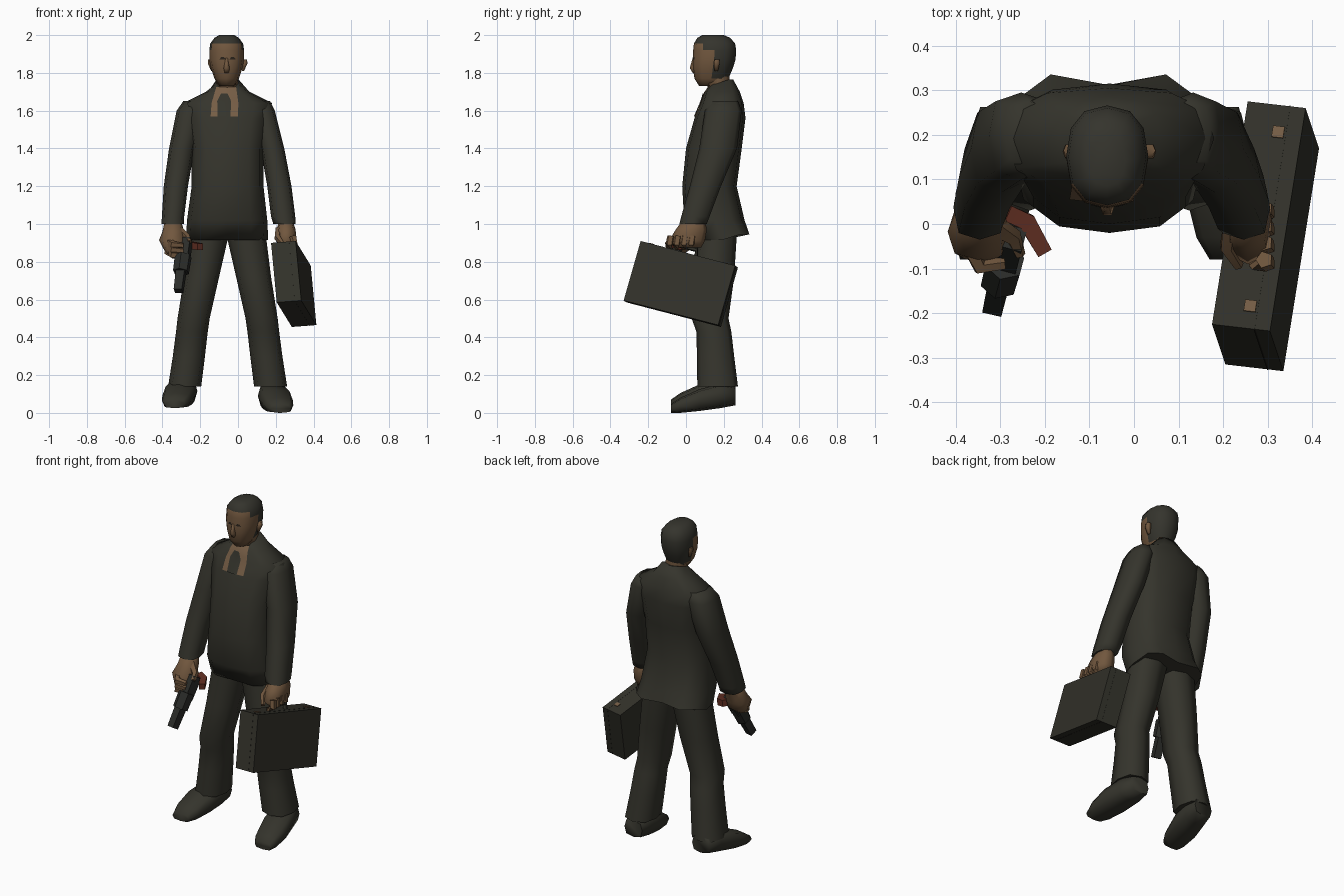
import bpy, bmesh, math
from mathutils import Vector
from mathutils.bvhtree import BVHTree

if "Cube" in bpy.data.objects:
    bpy.data.objects.remove(bpy.data.objects["Cube"])

MID = -0.055  # body centre line in x


def material(name, rgb):
    m = bpy.data.materials.new(name)
    m.diffuse_color = (*rgb, 1)
    m.use_nodes = True
    m.node_tree.nodes["Principled BSDF"].inputs["Base Color"].default_value = m.diffuse_color
    return m


SUIT = material("suit charcoal", (0.035, 0.034, 0.025))
CASE = material("case charcoal", (0.032, 0.031, 0.023))
HAIR = material("hair dark", (0.035, 0.034, 0.026))
SKIN = material("skin brown", (0.165, 0.095, 0.048))
SHIRT = material("shirt tan", (0.18, 0.11, 0.06))
METAL = material("gunmetal", (0.024, 0.025, 0.022))
WOOD = material("red wood", (0.12, 0.028, 0.016))
BLACK = material("line black", (0.022, 0.016, 0.011))


def finish(name, bm, mats, angle=80):
    bmesh.ops.recalc_face_normals(bm, faces=bm.faces)
    me = bpy.data.meshes.new(name)
    bm.to_mesh(me)
    bm.free()
    ob = bpy.data.objects.new(name, me)
    bpy.context.collection.objects.link(ob)
    for m in mats:
        me.materials.append(m)
    bpy.ops.object.select_all(action='DESELECT')
    ob.select_set(True)
    bpy.context.view_layer.objects.active = ob
    bpy.ops.object.shade_smooth_by_angle(angle=math.radians(angle))
    return ob


def loft(rings, n=10, power=0.75, axis='z', flip=False, dz=0):
    """Skin rounded-box rings (t, a0, a1, b0, b1); flip mirrors across the body."""
    bm, rows = bmesh.new(), []
    for t, a0, a1, b0, b1 in rings:
        row = []
        for i in range(n):
            w = 2 * math.pi * i / n
            c, s = math.cos(w), math.sin(w)
            a = (a0 + a1) / 2 + (a1 - a0) / 2 * math.copysign(abs(c) ** power, c)
            b = (b0 + b1) / 2 + (b1 - b0) / 2 * math.copysign(abs(s) ** power, s)
            a = 2 * MID - a if flip else a
            row.append(bm.verts.new((a, b, t + dz) if axis == 'z' else (a, t, b + dz)))
        rows.append(row)
    for r, q in zip(rows, rows[1:]):
        for i in range(n):
            j = (i + 1) % n
            bm.faces.new((r[i], r[j], q[j], q[i]))
    bm.faces.new(rows[0][::-1])
    bm.faces.new(rows[-1])
    return bm


def rod(name, points, radii, mat, n=6, angle=55):
    """Tapered rod through a few points."""
    bm, rows = bmesh.new(), []
    pts = [Vector(p) for p in points]
    for k, (p, r) in enumerate(zip(pts, radii)):
        d = (pts[min(k + 1, len(pts) - 1)] - pts[max(k - 1, 0)]).normalized()
        side = d.cross(Vector((0, 0, 1)) if abs(d.z) < 0.9 else Vector((0, 1, 0))).normalized()
        up = side.cross(d)
        rows.append([bm.verts.new(p + r * (side * math.cos(w) + up * math.sin(w)))
                     for w in (2 * math.pi * (i + 0.5) / n for i in range(n))])
    for r, q in zip(rows, rows[1:]):
        for i in range(n):
            bm.faces.new((r[i], r[(i + 1) % n], q[(i + 1) % n], q[i]))
    bm.faces.new(rows[0])
    bm.faces.new(rows[-1])
    return finish(name, bm, [mat], angle)


def drape(name, target, rows, mat, gap, cols=6):
    """Thin patch of rows (z, x0, x1) laid on the front of a target mesh."""
    tree = BVHTree.FromPolygons([v.co for v in target.data.vertices],
                                [p.vertices for p in target.data.polygons])
    bm, grid, fine = bmesh.new(), [], []
    for r, q in zip(rows, rows[1:]):
        fine += [[a + (b - a) * k / 3 for a, b in zip(r, q)] for k in range(3)]
    for z, x0, x1 in fine + [rows[-1]]:
        line = []
        for i in range(cols + 1):
            x = x0 + (x1 - x0) * i / cols
            hit = tree.ray_cast(Vector((x, -1, z)), Vector((0, 1, 0)))[0]
            line.append(bm.verts.new((x, (hit.y if hit else 0.1) - gap, z)))
        grid.append(line)
    for r, q in zip(grid, grid[1:]):
        for i in range(cols):
            bm.faces.new((r[i], r[i + 1], q[i + 1], q[i]))
    ob = finish(name, bm, [mat])
    if sum(p.normal.y for p in ob.data.polygons) > 0:
        ob.data.flip_normals()
    return ob


# Jacket body, with raised rear hem, back vent, front opening and raised rear collar
bm = loft([(0.915, -.275, .16, .03, .352), (1.02, -.27, .155, -.01, .31), (1.2, -.245, .135, -.02, .268),
           (1.4, -.245, .135, .0, .295), (1.56, -.27, .16, .045, .315), (1.64, -.29, .18, .08, .305),
           (1.70, -.17, .06, .10, .285), (1.74, -.12, .01, .13, .25)], n=12)
for v in bm.verts:
    if v.co.z < 0.93:
        if v.co.y > 0.2:
            v.co.z += 0.03
        if abs(v.co.x - MID) < 0.01:
            v.co.y += -0.04 if v.co.y > 0.2 else 0.01
            v.co.z += 0.0 if v.co.y > 0.2 else 0.02
    elif v.co.z > 1.73 and v.co.y > 0.2:
        v.co.z += 0.025
jacket = finish("jacket", bm, [SUIT])

# Shirt opening and tie
drape("shirt_front", jacket, [(1.57, -.145, .0), (1.64, -.14, .002), (1.725, -.115, -.01)], SHIRT, 0.004)
drape("tie", jacket, [(1.57, -.108, -.04), (1.65, -.11, -.036), (1.69, -.09, -.055)], SUIT, 0.008)

# Neck and head, hair chosen by height and depth
finish("neck", loft([(1.66, -.115, .005, .13, .23), (1.78, -.115, .0, .10, .23)], n=8), [SKIN])
bm = loft([(1.73, -.10, -.02, .07, .2), (1.77, -.125, .005, .045, .225), (1.83, -.145, .025, .035, .25),
           (1.87, -.152, .032, .035, .262), (1.92, -.152, .032, .038, .266), (1.955, -.147, .027, .042, .26),
           (1.985, -.125, .005, .06, .235), (2.0, -.10, -.02, .085, .2)], n=12, power=0.85)
for f in bm.faces:
    c = f.calc_center_median()
    if c.z > 1.955 or c.y > 0.165 or (c.z > 1.92 and c.y > 0.1):
        f.material_index = 1
head = finish("head", bm, [SKIN, HAIR])
finish("nose", loft([(1.80, -.072, -.048, .034, .06), (1.825, -.076, -.044, .018, .06),
                     (1.88, -.068, -.052, .034, .06)], n=6), [SKIN])

# Sleeves, trouser legs, shoes, ears and eyes on both sides
for flip, side in ((False, "right"), (True, "left")):
    # the left arm hangs with a narrower shoulder and wider cuff
    k = 1 if flip else 0
    finish(side + "_sleeve", loft(
        [(1.0, -.405 - .01 * k, -.287 - .01 * k, -.035, .11), (1.04, -.403 - .01 * k, -.285, -.025, .125),
         (1.2, -.393, -.265, .02, .185), (1.4, -.365 + .01 * k, -.23, .07, .27),
         (1.6, -.325 + .02 * k, -.18, .10, .295), (1.65, -.29 + .01 * k, -.18, .13, .275)],
        n=8, power=0.65, flip=flip), [SUIT])
    finish(side + "_trouser_leg", loft(
        [(.14, -.37, -.195, .06, .275), (.3, -.345, -.175, .058, .255), (.43, -.328, -.16, .055, .24),
         (.5, -.32, -.15, .03, .225), (.72, -.285, -.10, .045, .255), (.96, -.255, -.045, .06, .27)],
        n=8, flip=flip), [SUIT])
    finish(side + "_shoe", loft(
        [(-.08, -.39, -.28, .0, .045), (-.03, -.403, -.25, .0, .08), (.07, -.40, -.225, .01, .125),
         (.18, -.37, -.215, .025, .155), (.262, -.345, -.225, .04, .14)],
        n=8, power=0.62, axis='y', flip=flip, dz=0 if flip else 0.025), [SUIT])
    finish(side + "_ear", loft(
        [(1.81, -.142, -.13, .15, .17), (1.85, -.160, -.13, .145, .18), (1.87, -.158, -.13, .15, .18)],
        n=6, flip=flip), [SKIN])
    x0, x1 = (-.045, -.012) if flip else (-.098, -.065)
    drape(side + "_eye", head, [(1.872, x0, x1), (1.885, x0 + .01, x1 - .01)], BLACK, 0.002)

# Left hand gripping the case
finish("left_palm", loft([(.875, .235, .295, -.06, .08), (.91, .20, .31, -.09, .10), (.97, .205, .305, -.055, .11),
                          (1.03, .22, .285, -.01, .10)], n=8), [SKIN])
for i in range(4):
    y = -0.08 + 0.038 * i
    rod(f"left_finger_{i + 1}", [(.292, y, .935), (.30, y - .008, .895), (.265, y - .008, .872)],
        [.02, .02, .014], SKIN, 5)
rod("left_thumb", [(.22, .0, .97), (.21, -.05, .93), (.235, -.095, .895)], [.024, .02, .012], SKIN, 5)

# Right hand wrapped round the weapon
finish("right_palm", loft([(.835, -.375, -.315, -.09, -.02), (.87, -.395, -.285, -.09, .03),
                           (.915, -.418, -.28, -.08, .045), (.96, -.40, -.285, -.05, .06),
                           (1.03, -.385, -.305, -.01, .085)], n=8), [SKIN])
for i in range(3):
    z = 0.91 - 0.027 * i
    rod(f"right_finger_{i + 1}", [(-.37, -.04, z), (-.345, -.095, z - .02), (-.29, -.09, z - .025)],
        [.024, .021, .014], SKIN, 5)
rod("right_thumb", [(-.32, .0, .97), (-.27, -.03, .93), (-.255, -.07, .905)], [.026, .02, .012], SKIN, 5)

# Handgun pointing down and forward
rod("gun_frame", [(-.275, -.03, .915), (-.292, -.095, .80)], [.042, .042], METAL, 4, 30)
rod("gun_chamber", [(-.29, -.085, .83), (-.302, -.13, .745)], [.046, .044], METAL, 6, 30)
rod("gun_barrel", [(-.30, -.12, .76), (-.315, -.185, .645)], [.034, .031], METAL, 4, 30)
rod("gun_grip", [(-.285, .025, .895), (-.24, .005, .885), (-.20, -.065, .88)], [.026, .028, .024], WOOD, 4, 30)

# Tilted briefcase built in its own slanted axes: length, depth, thickness
O, U = Vector((.175, -.225, .90)), Vector((.08, .50, -.13))
V, W = Vector((.03, -.09, -.315)), Vector((.13, -.015, .01))


def case_point(a, b, c):
    return O + a * U + b * V + c * W


def case_box(name, a, b, c, mat):
    bm = bmesh.new()
    bmesh.ops.create_cube(bm, size=1)
    for v in bm.verts:
        v.co = case_point(*(r[0] if t < 0 else r[1] for t, r in zip(v.co, (a, b, c))))
    return finish(name, bm, [mat], 30)


case_box("briefcase", (0, 1), (0, 1), (0, 1), CASE)
case_box("briefcase_seam", (-.002, 1.002), (-.003, 1.003), (.72, .735), CASE)
for i, a in enumerate((0.10, 0.88)):
    case_box(f"briefcase_clasp_{i + 1}", (a - .025, a + .025), (-.012, .01), (.5, .7), SHIRT)
rod("briefcase_handle", [case_point(a, b, .5) for a, b in ((.33, .01), (.34, -.1), (.56, -.1), (.57, .01))],
    [.013] * 4, CASE, 6)
